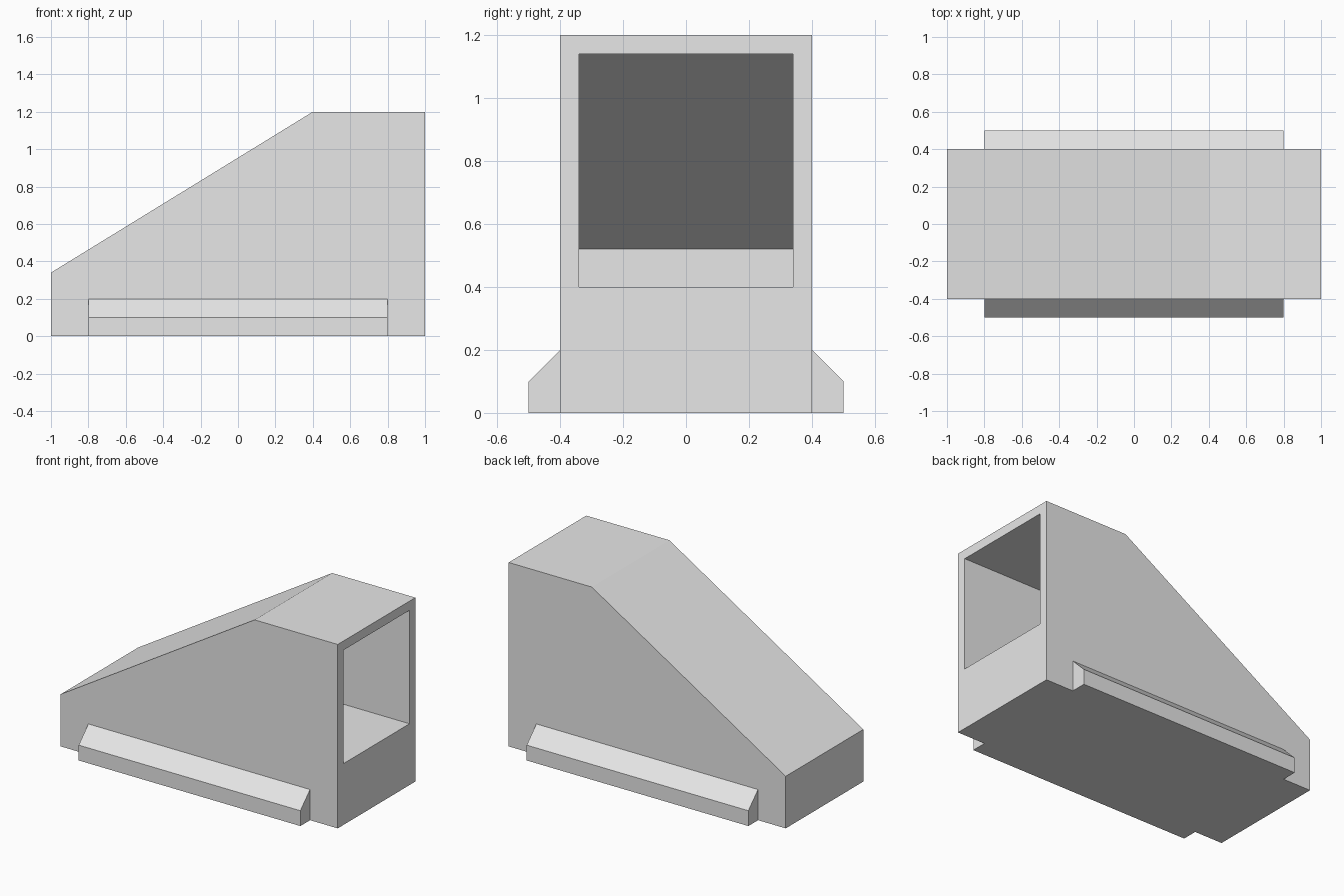
import bpy
import bmesh

default = bpy.data.objects.get("Cube")
if default:
    bpy.data.objects.remove(default, do_unlink=True)

# Single plain material
grey = bpy.data.materials.new("light grey")
grey.use_nodes = True
grey.diffuse_color = (0.8, 0.8, 0.8, 1)
grey.node_tree.nodes["Principled BSDF"].inputs["Base Color"].default_value = (0.8, 0.8, 0.8, 1)


def prism(name, profile, offset):
    """Extrude a closed 3D profile along offset into a solid."""
    bm = bmesh.new()
    face = bm.faces.new([bm.verts.new(p) for p in profile])
    ext = bmesh.ops.extrude_face_region(bm, geom=[face], use_keep_orig=True)
    verts = [g for g in ext["geom"] if isinstance(g, bmesh.types.BMVert)]
    bmesh.ops.translate(bm, verts=verts, vec=offset)
    bmesh.ops.recalc_face_normals(bm, faces=bm.faces)
    mesh = bpy.data.meshes.new(name)
    bm.to_mesh(mesh)
    bm.free()
    mesh.materials.append(grey)
    obj = bpy.data.objects.new(name, mesh)
    bpy.context.collection.objects.link(obj)
    return obj


# Wedge-shaped housing with a flat top at the open end
outline = [(-1, 0), (1, 0), (1, 1.2), (0.4, 1.2), (-1, 0.34)]
housing = prism("housing", [(x, -0.4, z) for x, z in outline], (0, 0.8, 0))

# Cavity opening to +x, its ceiling following the roof
hollow = [(-0.6, 0.4), (1.1, 0.4), (1.1, 1.14), (0.4, 1.14), (-0.6, 0.52)]
cutter = prism("cavity_cutter", [(x, -0.34, z) for x, z in hollow], (0, 0.68, 0))
cutter.hide_render = True

cut = housing.modifiers.new("cavity", "BOOLEAN")
cut.operation = "DIFFERENCE"
cut.solver = "EXACT"
cut.object = cutter
bpy.context.view_layer.objects.active = housing
bpy.ops.object.modifier_apply(modifier=cut.name)
bpy.data.objects.remove(cutter, do_unlink=True)

# Chamfered skirt rail along each long side
rail = [(0.4, 0), (0.5, 0), (0.5, 0.1), (0.4, 0.2)]
for name, side in (("front_rail", -1), ("back_rail", 1)):
    prism(name, [(-0.8, side * y, z) for y, z in rail], (1.6, 0, 0))
